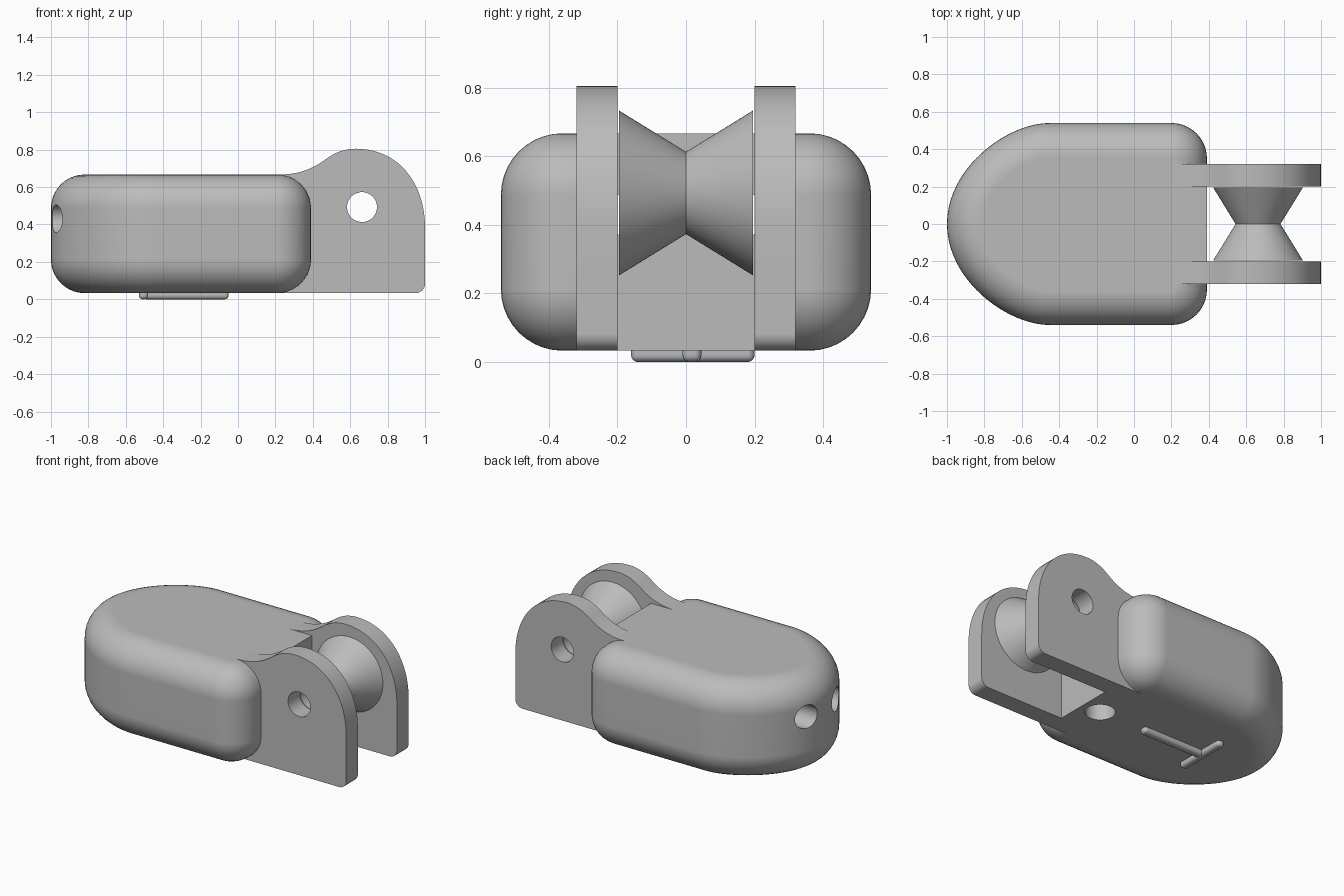
import bpy, bmesh
from math import sin, cos, pi, radians
from mathutils import Vector, Matrix

cube = bpy.data.objects.get("Cube")
if cube:
    bpy.data.objects.remove(cube, do_unlink=True)

grey = bpy.data.materials.new("plain_grey")
grey.use_nodes = True
grey.diffuse_color = (0.5, 0.5, 0.5, 1)
grey.node_tree.nodes["Principled BSDF"].inputs["Base Color"].default_value = (0.5, 0.5, 0.5, 1)


def bezier(a, b, c, d, n=14):
    """Points along a cubic curve, leaving out the last one."""
    a, b, c, d = (Vector(p) for p in (a, b, c, d))
    ts = [i / n for i in range(n)]
    return [a * (1-t)**3 + b * 3*t*(1-t)**2 + c * 3*t*t*(1-t) + d * t**3 for t in ts]


def arc(cx, cy, r, start, end, n=10):
    angles = [radians(start + (end - start) * i / n) for i in range(n + 1)]
    return [Vector((cx + r * cos(a), cy + r * sin(a))) for a in angles]


def finish(name, bm):
    bmesh.ops.recalc_face_normals(bm, faces=bm.faces)
    mesh = bpy.data.meshes.new(name)
    bm.to_mesh(mesh)
    bm.free()
    mesh.materials.append(grey)
    obj = bpy.data.objects.new(name, mesh)
    bpy.context.collection.objects.link(obj)
    return obj


def loft(name, rings, caps=True):
    """Skin closed rings of 3D points; without caps the last joins the first."""
    bm = bmesh.new()
    loops = [[bm.verts.new(p) for p in ring] for ring in rings]
    n = len(loops[0])
    pairs = list(zip(loops, loops[1:]))
    if caps:
        bm.faces.new(loops[0])
        bm.faces.new(loops[-1])
    else:
        pairs.append((loops[-1], loops[0]))
    for low, high in pairs:
        for i in range(n):
            j = (i + 1) % n
            bm.faces.new((low[i], low[j], high[j], high[i]))
    return finish(name, bm)


def box(name, low, high, bevel=0):
    low, high = Vector(low), Vector(high)
    bm = bmesh.new()
    bmesh.ops.create_cube(bm, size=1)
    bmesh.ops.scale(bm, vec=high - low, verts=bm.verts)
    bmesh.ops.translate(bm, vec=(low + high) / 2, verts=bm.verts)
    if bevel:
        bmesh.ops.bevel(bm, geom=bm.edges[:], offset=bevel, segments=4,
                        profile=0.5, affect='EDGES')
    return finish(name, bm)


def rod(name, centre, radius, length, axis):
    turn = {'X': Matrix.Rotation(pi / 2, 4, 'Y'), 'Y': Matrix.Rotation(pi / 2, 4, 'X'),
            'Z': Matrix.Identity(4)}[axis]
    bm = bmesh.new()
    bmesh.ops.create_cone(bm, cap_ends=True, segments=48, radius1=radius, radius2=radius,
                          depth=length, matrix=Matrix.Translation(centre) @ turn)
    obj = finish(name, bm)
    obj.hide_render = True
    return obj


def combine(target, others, operation):
    """Apply booleans in turn and remove the used pieces."""
    for other in others:
        mod = target.modifiers.new("join", 'BOOLEAN')
        mod.operation, mod.object, mod.solver = operation, other, 'EXACT'
        graph = bpy.context.evaluated_depsgraph_get()
        graph.update()
        mesh = bpy.data.meshes.new_from_object(target.evaluated_get(graph))
        target.modifiers.clear()
        target.data = mesh
        bpy.data.objects.remove(other, do_unlink=True)


# Housing: pointed oval plan with generously rounded top and bottom rims
BOTTOM, TOP, FILLET = 0.033, 0.667, 0.18
half = bezier((-1, 0), (-1, 0.3), (-0.68, 0.54), (-0.45, 0.54), 20)
half += [Vector((-0.45, 0.54))] + arc(0.2, 0.35, 0.19, 90, 0)
plan = half + [Vector((p.x, -p.y)) for p in reversed(half[1:])]


def inset_plan(amount, z):
    ring = []
    for i, p in enumerate(plan):
        a = (p - plan[i - 1]).normalized()
        b = (plan[(i + 1) % len(plan)] - p).normalized()
        inward = Vector((a.y + b.y, -a.x - b.x)).normalized()
        q = p + inward * amount
        ring.append((q.x, q.y, z))
    return ring


rims = [radians(90 * i / 10) for i in range(11)]
rings = [inset_plan(FILLET * (1 - sin(a)), BOTTOM + FILLET * (1 - cos(a))) for a in rims]
rings += [inset_plan(FILLET * (1 - sin(a)), TOP - FILLET * (1 - cos(a))) for a in reversed(rims)]
housing = loft("housing", rings)

# Side lugs: a hump that sweeps down onto the housing top
hump = [Vector((0.1, BOTTOM))] + arc(0.95, BOTTOM + 0.05, 0.05, -90, 0, 6)
hump += bezier((1, 0.38), (1, 0.62), (0.86, 0.805), (0.63, 0.805), 20)
hump += bezier((0.63, 0.805), (0.56, 0.805), (0.51, 0.78), (0.46, 0.742), 10)
hump += bezier((0.46, 0.742), (0.4, 0.7), (0.33, TOP), (0.22, TOP), 10)
hump += [Vector((0.22, TOP)), Vector((0.1, TOP))]
lugs = [loft("lug", [[(p.x, side * y, p.y) for p in hump] for y in (0.2, 0.32)])
        for side in (-1, 1)]

# Square block filling the housing end between the lugs
block = box("end_block", (0.1, -0.2, BOTTOM), (0.39, 0.2, TOP))
combine(housing, lugs + [block], 'UNION')

# Pin hole, two cord channels and the underside socket
AXLE = Vector((0.663, 0, 0.493))
cutters = [rod("pin_cutter", AXLE, 0.08, 1, 'Y'),
           rod("socket_cutter", (0.26, 0, BOTTOM), 0.09, 0.48, 'Z')]
cutters += [rod("channel_cutter", (-0.355, side * 0.15, 0.43), 0.075, 1.51, 'X')
            for side in (-1, 1)]
combine(housing, cutters, 'DIFFERENCE')

# Hourglass roller, turned about the pin axis
section = [(0.08, -0.195), (0.24, -0.195), (0.12, 0), (0.24, 0.195), (0.08, 0.195)]
steps = [2 * pi * i / 64 for i in range(64)]
roller = loft("roller", [[(AXLE.x + r * cos(a), y, AXLE.z + r * sin(a)) for a in steps]
                         for r, y in section], caps=False)

# Raised ribs on the underside
long_rib = box("long_rib", (-0.51, -0.01, 0), (-0.05, 0.045, 0.06), 0.02)
cross_rib = box("cross_rib", (-0.53, -0.16, 0), (-0.48, 0.2, 0.06), 0.02)

# Smooth the curved faces and keep the hard edges
for obj in (housing, roller, long_rib, cross_rib):
    bpy.ops.object.select_all(action='DESELECT')
    obj.select_set(True)
    bpy.context.view_layer.objects.active = obj
    bpy.ops.object.shade_smooth_by_angle(angle=radians(30))
    weighted = obj.modifiers.new("even_shading", 'WEIGHTED_NORMAL')
    weighted.keep_sharp = True
